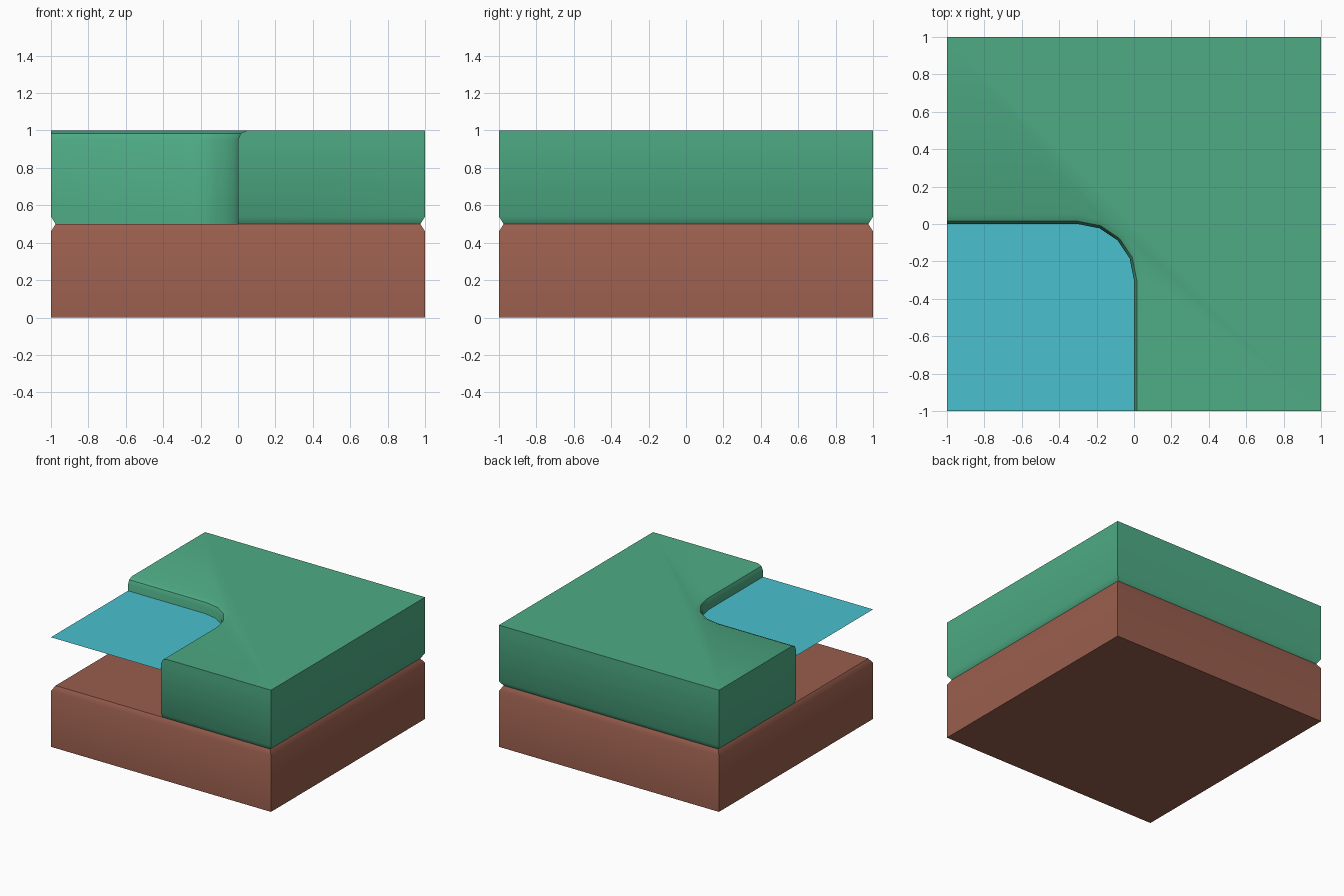
import bpy
import bmesh
import math

cube = bpy.data.objects.get("Cube")
if cube:
    bpy.data.objects.remove(cube, do_unlink=True)

POND_RADIUS = 0.3


def material(name, colour):
    mat = bpy.data.materials.new(name)
    mat.use_nodes = True
    mat.diffuse_color = (*colour, 1)
    shader = mat.node_tree.nodes["Principled BSDF"]
    shader.inputs["Base Color"].default_value = (*colour, 1)
    shader.inputs["Roughness"].default_value = 0.8
    return mat


def square(inset, bank=0):
    h = 1 - inset
    return [(-h, -h), (h, -h), (h, h), (-h, h)]


def pond_curve(bank):
    """Rounded inner corner of the pond, from the +x bank to the +y bank."""
    r = POND_RADIUS + bank
    angles = [math.radians(22.5 * i) for i in range(5)]
    return [(-POND_RADIUS + r * math.cos(a), -POND_RADIUS + r * math.sin(a)) for a in angles]


def bank_outline(inset, bank):
    h = 1 - inset
    return [(bank, -h), (h, -h), (h, h), (-h, h), (-h, bank)] + pond_curve(bank)[::-1]


def loft(name, outline, layers, mat):
    """Stack outlines given as (height, outer inset, bank setback) and cap both ends."""
    bm = bmesh.new()
    rings = [[bm.verts.new((x, y, z)) for x, y in outline(inset, bank)]
             for z, inset, bank in layers]
    for low, high in zip(rings, rings[1:]):
        for i in range(len(low)):
            j = (i + 1) % len(low)
            bm.faces.new((low[i], low[j], high[j], high[i]))
    bm.faces.new(rings[-1])
    if len(rings) > 1:
        bm.faces.new(rings[0][::-1])
    mesh = bpy.data.meshes.new(name)
    bm.to_mesh(mesh)
    bm.free()
    mesh.materials.append(mat)
    obj = bpy.data.objects.new(name, mesh)
    bpy.context.collection.objects.link(obj)
    bpy.ops.object.select_all(action="DESELECT")
    obj.select_set(True)
    bpy.context.view_layer.objects.active = obj
    bpy.ops.object.shade_smooth_by_angle(angle=math.radians(40))
    return obj


soil = material("soil brown", (0.32, 0.112, 0.075))
grass = material("grass green", (0.076, 0.41, 0.235))
water = material("water blue", (0.067, 0.53, 0.61))

# Soil slab with a chamfered upper rim
loft("soil_base", square, [(0, 0, 0), (0.46, 0, 0), (0.5, 0.025, 0)], soil)

# Grass slab: chamfered lower rim, rounded bank around the pond
loft("grass_bank", bank_outline,
     [(0.5, 0.025, 0), (0.54, 0, 0), (0.95, 0, 0), (0.985, 0, 0.015), (1, 0, 0.05)], grass)

# Thin sheet of water filling the pond corner
loft("water_surface",
     lambda inset, bank: [(-1, -1), (bank, -1)] + pond_curve(bank) + [(-1, bank)],
     [(0.9, 0, 0)], water)
